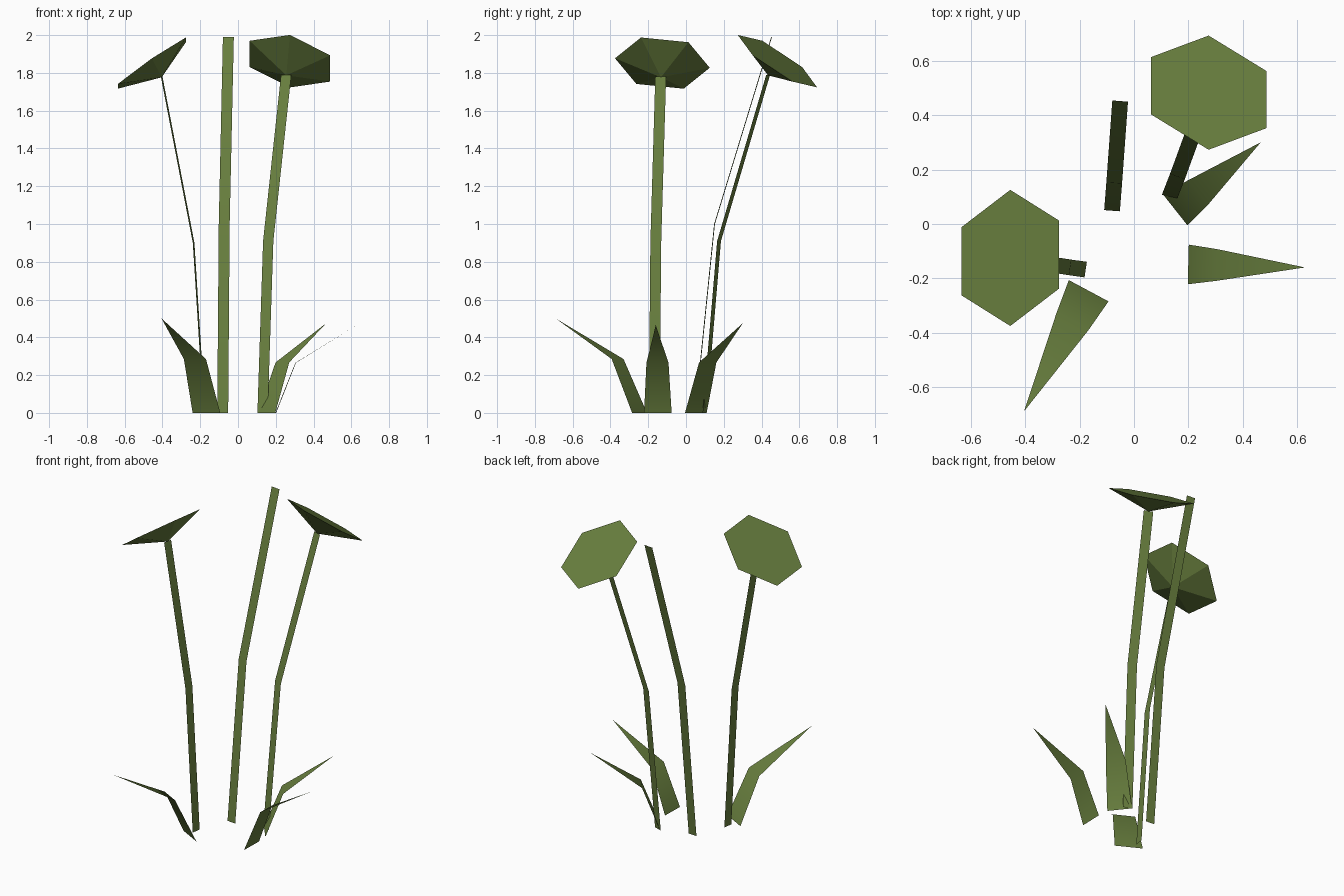
import bpy
import bmesh
import math
from mathutils import Vector

if "Cube" in bpy.data.objects:
    bpy.data.objects.remove(bpy.data.objects["Cube"], do_unlink=True)

# Single leaf-green material
green = bpy.data.materials.new("leaf_green")
green.use_nodes = True
colour = (0.14, 0.213, 0.049, 1.0)
green.diffuse_color = colour
bsdf = green.node_tree.nodes["Principled BSDF"]
bsdf.inputs["Base Color"].default_value = colour
bsdf.inputs["Roughness"].default_value = 0.9


def finish(name, bm, smooth):
    mesh = bpy.data.meshes.new(name)
    for face in bm.faces:
        face.smooth = smooth
    bm.to_mesh(mesh)
    bm.free()
    mesh.materials.append(green)
    obj = bpy.data.objects.new(name, mesh)
    bpy.context.collection.objects.link(obj)


def ribbon(name, path, half_widths):
    """Flat bent strip along a path, with a front and a back sheet."""
    points = [Vector(p) for p in path]
    run = points[-1] - points[0]
    side = Vector((run.y, -run.x, 0)).normalized()
    bm = bmesh.new()
    rows = []
    for point, half in zip(points, half_widths):
        if half:
            rows.append([bm.verts.new(point - side * half), bm.verts.new(point + side * half)])
        else:
            rows.append([bm.verts.new(point)])
    for low, high in zip(rows, rows[1:]):
        bm.faces.new(low + high[::-1])
    # back sheet, so the foliage is two-sided
    copy = bmesh.ops.duplicate(bm, geom=bm.verts[:] + bm.edges[:] + bm.faces[:])
    back = [g for g in copy["geom"] if isinstance(g, bmesh.types.BMFace)]
    bmesh.ops.reverse_faces(bm, faces=back)
    finish(name, bm, True)


def flower_head(name, centre, facing, radius=0.252, depth=0.092):
    """Shallow six-sided cone whose flat cap looks along 'facing'."""
    centre, normal = Vector(centre), Vector(facing).normalized()
    u = Vector((1, 0, 0)).cross(normal).normalized()
    v = normal.cross(u)
    bm = bmesh.new()
    rim = []
    for i in range(6):
        a = i * math.tau / 6
        rim.append(bm.verts.new(centre + (u * math.cos(a) + v * math.sin(a)) * radius))
    apex = bm.verts.new(centre - normal * depth)
    bm.faces.new(rim)
    for i in range(6):
        bm.faces.new((rim[(i + 1) % 6], rim[i], apex))
    finish(name, bm, False)


# Stems: base, bend and top
stems = {
    "stem_centre": [(-0.081, 0.049, 0), (-0.073, 0.151, 1.0), (-0.051, 0.453, 1.99)],
    "stem_left": [(0.13, 0.098, 0), (0.16, 0.175, 0.91), (0.255, 0.435, 1.79)],
    "stem_right": [(-0.178, -0.168, 0), (-0.235, -0.16, 0.9), (-0.404, -0.134, 1.78)],
}
for name, path in stems.items():
    ribbon(name, path, (0.029, 0.029, 0.029))

# Leaves: base, bend and pointed tip
leaves = {
    "leaf_left": ([(0.2, -0.149, 0), (0.305, -0.151, 0.265), (0.63, -0.16, 0.465)], 0.073),
    "leaf_back": ([(0.152, 0.052, 0), (0.235, 0.115, 0.267), (0.467, 0.301, 0.475)], 0.073),
    "leaf_front": ([(-0.167, -0.246, 0), (-0.228, -0.362, 0.285), (-0.405, -0.69, 0.5)], 0.083),
}
for name, (path, half) in leaves.items():
    ribbon(name, path, (half, half * 0.8, 0))

# Flower heads on the two outer stems
flower_head("flower_head_left", (0.275, 0.484, 1.862), (0.26, 0.66, 1))
flower_head("flower_head_right", (-0.456, -0.125, 1.852), (-0.69, 0.1, 1))
